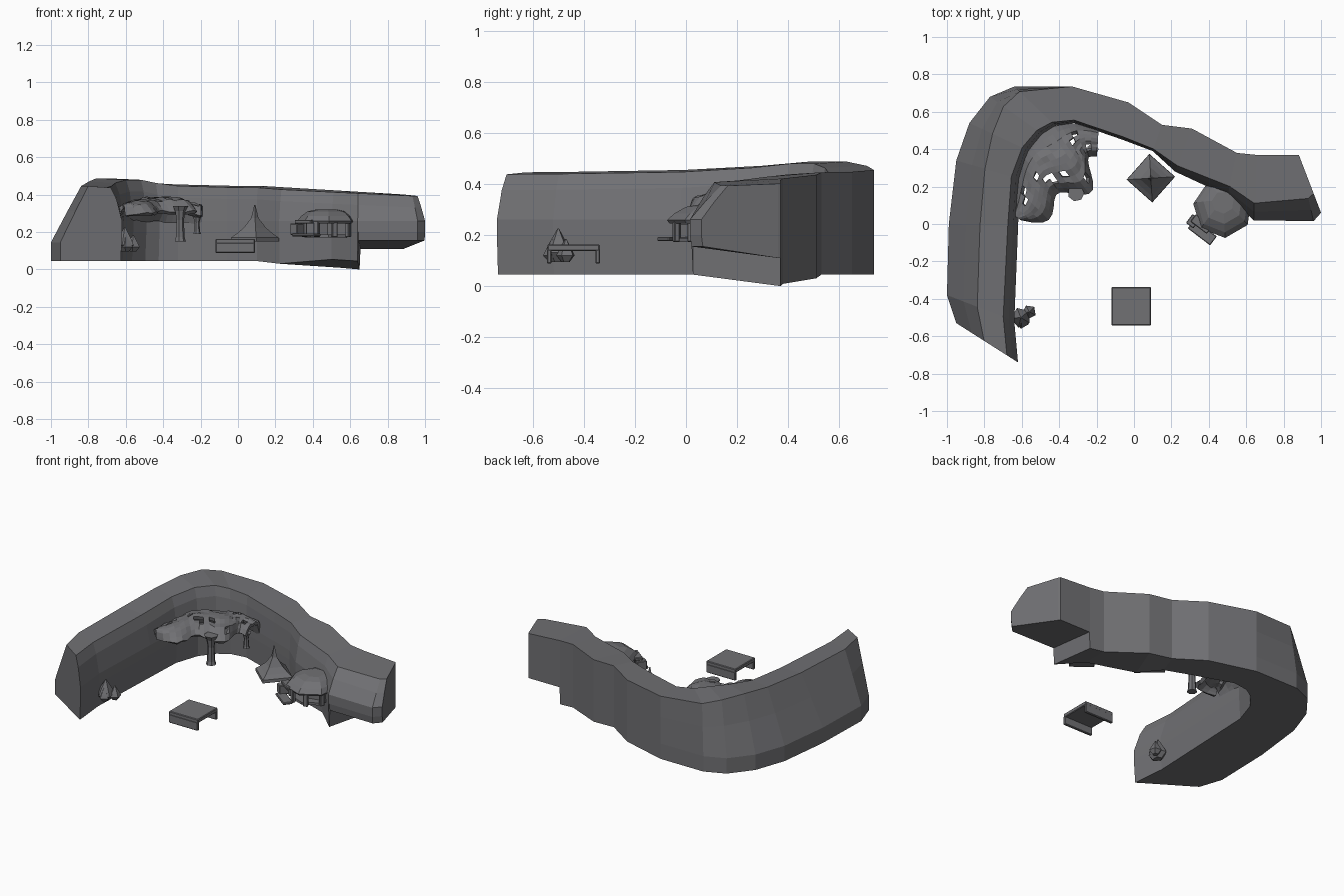
import bpy, bmesh, math, random
from mathutils import Vector, Matrix

if "Cube" in bpy.data.objects:
    bpy.data.objects.remove(bpy.data.objects["Cube"])

random.seed(4)

# Dark stone shared by all parts
stone = bpy.data.materials.new("dark_stone")
stone.diffuse_color = (.165, .165, .175, 1)
stone.use_nodes = True
stone.node_tree.nodes["Principled BSDF"].inputs["Base Color"].default_value = stone.diffuse_color


def finish(name, bm):
    bmesh.ops.recalc_face_normals(bm, faces=bm.faces)
    me = bpy.data.meshes.new(name)
    bm.to_mesh(me)
    bm.free()
    me.materials.append(stone)
    ob = bpy.data.objects.new(name, me)
    bpy.context.collection.objects.link(ob)
    return ob


def loft(name, rings):
    """Skin closed rings of equal length and cap both ends."""
    bm = bmesh.new()
    vs = [[bm.verts.new(p) for p in r] for r in rings]
    n = len(rings[0])
    for a, b in zip(vs, vs[1:]):
        for i in range(n):
            bm.faces.new((a[i], a[(i + 1) % n], b[(i + 1) % n], b[i]))
    bm.faces.new(vs[0])
    bm.faces.new(vs[-1])
    return finish(name, bm)


def box(name, loc, size, rot=0.0, bevel=0.004):
    bm = bmesh.new()
    m = Matrix.Translation(loc) @ Matrix.Rotation(rot, 4, 'Z') @ Matrix.Diagonal((*size, 1))
    bmesh.ops.create_cube(bm, size=1, matrix=m)
    bmesh.ops.bevel(bm, geom=bm.edges[:], offset=bevel, segments=1, affect='EDGES')
    return finish(name, bm)


def ngon(c, z, r, n, rot=0.0):
    return [(c[0] + r * math.cos(rot + math.tau * i / n),
             c[1] + r * math.sin(rot + math.tau * i / n), z) for i in range(n)]


def bezier(a, b, c, t):
    return Vector(a).lerp(Vector(b), t).lerp(Vector(b).lerp(Vector(c), t), t)


# Curved wall: paired outer and inner plan points, heights follow rules
plan = [
    (-.95, -.53, -.62, -.74), (-1, -.38, -.64, -.52), (-.99, 0, -.62, -.02),
    (-.95, .34, -.61, .24), (-.88, .54, -.56, .39), (-.77, .68, -.49, .48),
    (-.64, .735, -.42, .525), (-.33, .735, -.32, .54), (-.03, .65, -.06, .45),
    (.15, .53, .1, .39), (.31, .51, .22, .28), (.55, .38, .5, .15),
    (.65, .37, .64, .02), (.655, .37, .645, .02), (.88, .37, .96, .015), (.885, .36, 1, .06),
]


def wall_ring(k, ox, oy, ix, iy):
    o, i = Vector((ox, oy)), Vector((ix, iy))
    right = max(0, ox - .15)
    top = .445 + .045 * math.exp(-((k - 4.5) / 2) ** 2) - .06 * right
    low = .11 if k > 12 else .045 - .09 * right
    slope = .45 * min(1, max(0, (7 - k) / 3.5))
    rim = min(.92, .82 + .015 * k) - .36 * right
    inner_low = low + (.045 if right > .2 else 0)
    prof = [(0, low), (0, low + .1), (slope * .55, .15 + (top - .15) * .55), (slope, top),
            (rim, top - .008), ((rim + 1) / 2, top - .07), (1, .26), (1, .2), (.98, inner_low)]
    return [(*o.lerp(i, f), z) for f, z in prof]


loft("curved_wall", [wall_ring(k, *p) for k, p in enumerate(plan)])

# Low table with two full-width side supports
box("table_top", (-.015, -.44, .15), (.21, .205, .026))
for k in (-1, 1):
    box("table_support", (-.015, -.44 + .095 * k, .116), (.21, .018, .056))

# Spire tent on a square base, with concave sides
base = ngon((.09, .245), .15, .13, 4, .06)
spire = [ngon((.09, .245), .17 + .175 * t, .003 + .125 * (1 - t) ** 2.2, 4, .06)
         for t in (0, .12, .3, .6, 1)]
loft("spire_tent", [base] + spire)

# Crystal cluster at the wall foot
for x, y, r, h in [(-.605, -.5, .055, .13), (-.56, -.47, .038, .09), (-.6, -.52, .04, .09)]:
    loft("crystal", [ngon((x, y), .095 + h * f, r * g, 5, x * 30)
                     for f, g in [(0, .45), (.28, 1), (.5, .75), (1, .06)]])

# Pierced canopy spreading from the wall corner, drooping where it meets the wall
bm = bmesh.new()
NU, NV = 20, 10
grid = []
for a in range(NU + 1):
    u = a / NU
    back = bezier((-.64, .04), (-.65, .62), (-.19, .51), u)
    front = bezier((-.6, .03), (-.235, .14), (-.2, .37), u)
    front += Vector((.04, -.04)) * math.sin(math.tau * 2 * u)
    row = []
    for b in range(NV + 1):
        v = b / NV
        z = .30 + .075 * math.sin(math.pi * (.15 + .7 * v)) * math.sin(math.pi * (.15 + .7 * u))
        z -= .07 * max(0, 1 - v * 5) + .03 * max(0, v - .8) * 5
        row.append(bm.verts.new((*back.lerp(front, v), z + random.uniform(-.006, .006))))
    grid.append(row)
for a in range(NU):
    for b in range(NV):
        if 1 < b < NV - 1 and 0 < a < NU - 1 and random.random() < .13:
            continue
        bm.faces.new((grid[a][b], grid[a + 1][b], grid[a + 1][b + 1], grid[a][b + 1]))
canopy = finish("pierced_canopy", bm)
mod = canopy.modifiers.new("thickness", 'SOLIDIFY')
mod.thickness = .022
mod.offset = 0

# Canopy trunk and hanging root
for x, y, z, h, r in [(-.31, .165, .15, .19, .026), (-.22, .4, .19, .1, .018)]:
    loft("canopy_trunk", [ngon((x, y), z + h * f, r * g, 7)
                          for f, g in [(0, 1.2), (.12, .95), (.6, .8), (.85, 1.1), (1, 1.7)]])

# Pod shelter: faceted roof, wall-side body, posts, floor and entrance ramp
pod = (.475, .085)
loft("pod_roof", [ngon((pod[0], pod[1] + dy), z, r, 7, .3) for z, r, dy in
                  [(.245, .15, 0), (.258, .16, 0), (.285, .14, .01), (.31, .105, .02), (.32, .06, .03)]])
loft("pod_body", [ngon((.51, .13), z, .1, 6, .2) for z in (.175, .25)])
loft("pod_floor", [ngon(pod, z, .12, 7, .3) for z in (.172, .188)])
for k in range(4):
    ang = -2.75 + .75 * k
    x, y = pod[0] + .13 * math.cos(ang), pod[1] + .13 * math.sin(ang)
    box("pod_post", (x, y, .215), (.022, .03, .085), ang)
box("entrance_ramp", (.365, -.045, .185), (.15, .06, .016), -.65)
box("entrance_step", (.315, .015, .215), (.05, .06, .06), -.65)
box("entrance_lintel", (.36, .0, .255), (.11, .05, .02), -.65)
